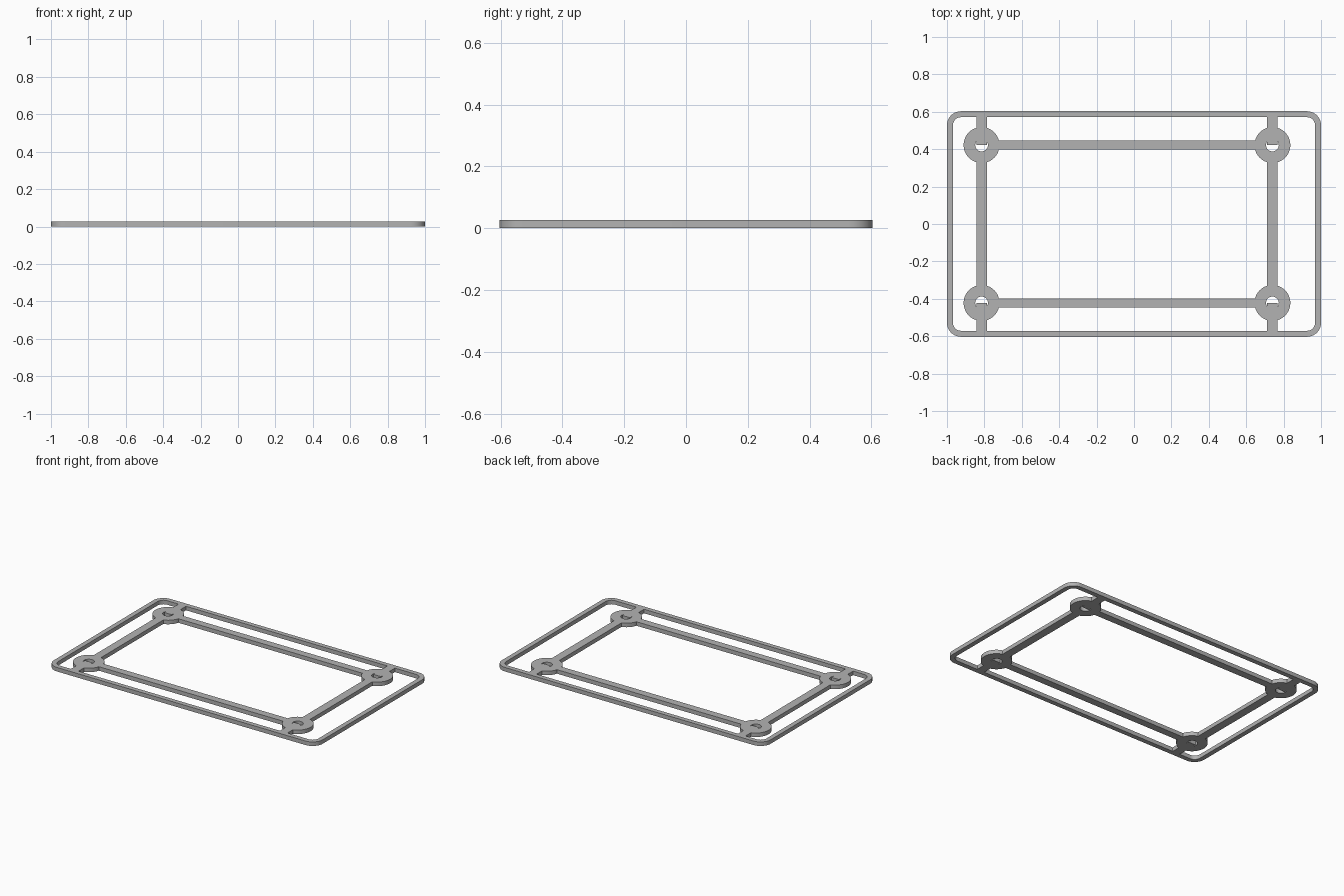
import bpy, bmesh, math

if "Cube" in bpy.data.objects:
    bpy.data.objects.remove(bpy.data.objects["Cube"])

HEIGHT = 0.027
HALF_X, HALF_Y, WALL, CORNER = 1.0, 0.603, 0.032, 0.075
HUB_R, HOLE_R = 0.096, 0.034
HUB_Y = 0.422
LEFT_X, RIGHT_X = 0.74, -0.815      # hub columns are off centre
LONG_W, CROSS_W = 0.05, 0.056

grey = bpy.data.materials.new("mid grey")
grey.use_nodes = True
colour = (0.45, 0.45, 0.45, 1)
grey.diffuse_color = colour
grey.node_tree.nodes["Principled BSDF"].inputs["Base Color"].default_value = colour


def finish(name, bm):
    bmesh.ops.recalc_face_normals(bm, faces=bm.faces)
    mesh = bpy.data.meshes.new(name)
    bm.to_mesh(mesh)
    bm.free()
    mesh.materials.append(grey)
    obj = bpy.data.objects.new(name, mesh)
    bpy.context.collection.objects.link(obj)
    bpy.ops.object.select_all(action='DESELECT')
    obj.select_set(True)
    bpy.context.view_layer.objects.active = obj
    bpy.ops.object.shade_smooth_by_angle(angle=math.radians(30))


def band(name, outer, inner):
    """Flat ring between two matching closed outlines."""
    bm = bmesh.new()
    loops = [[bm.verts.new((x, y, z)) for x, y in path]
             for path, z in ((outer, 0), (outer, HEIGHT), (inner, HEIGHT), (inner, 0))]
    n = len(outer)
    for k in range(4):
        a, b = loops[k], loops[(k + 1) % 4]
        for i in range(n):
            j = (i + 1) % n
            bm.faces.new((a[i], a[j], b[j], b[i]))
    finish(name, bm)


def bar(name, x0, x1, y0, y1):
    bm = bmesh.new()
    bmesh.ops.create_cube(bm, size=1)
    for v in bm.verts:
        v.co.x = x0 if v.co.x < 0 else x1
        v.co.y = y0 if v.co.y < 0 else y1
        v.co.z = 0 if v.co.z < 0 else HEIGHT
    finish(name, bm)


def rounded(hx, hy, r, steps=10):
    points = []
    for q, (sx, sy) in enumerate(((1, 1), (-1, 1), (-1, -1), (1, -1))):
        for i in range(steps + 1):
            a = (q + i / steps) * math.pi / 2
            points.append((sx * (hx - r) + r * math.cos(a),
                           sy * (hy - r) + r * math.sin(a)))
    return points


def circle(cx, cy, r, n=48):
    return [(cx + r * math.cos(2 * math.pi * i / n),
             cy + r * math.sin(2 * math.pi * i / n)) for i in range(n)]


# Rounded outer frame
band("outer_frame", rounded(HALF_X, HALF_Y, CORNER),
     rounded(HALF_X - WALL, HALF_Y - WALL, CORNER - WALL))

reach = HUB_R - 0.006               # struts sink slightly into the hubs
half = CROSS_W / 2
for side, x in (("left", LEFT_X), ("right", RIGHT_X)):
    # Cross strut between the two hubs of a column
    bar(f"{side}_cross_strut", x - half, x + half, -HUB_Y + reach, HUB_Y - reach)
    for end, s in (("front", -1), ("back", 1)):
        y = s * HUB_Y
        # Mounting hub with hole
        band(f"{end}_{side}_hub", circle(x, y, HUB_R), circle(x, y, HOLE_R))
        # Strut joining the hub to the frame
        lo, hi = sorted((y + s * reach, s * (HALF_Y - WALL + 0.003)))
        bar(f"{end}_{side}_outer_strut", x - half, x + half, lo, hi)
        # Strut end that covers the outer half of the hole
        lo, hi = sorted((y, y + s * HOLE_R))
        bar(f"{end}_{side}_hole_tab", x - half, x + half, lo, hi)

# Long struts joining the hub columns
for end, s in (("front", -1), ("back", 1)):
    bar(f"{end}_long_strut", RIGHT_X + reach, LEFT_X - reach,
        s * HUB_Y - LONG_W / 2, s * HUB_Y + LONG_W / 2)
